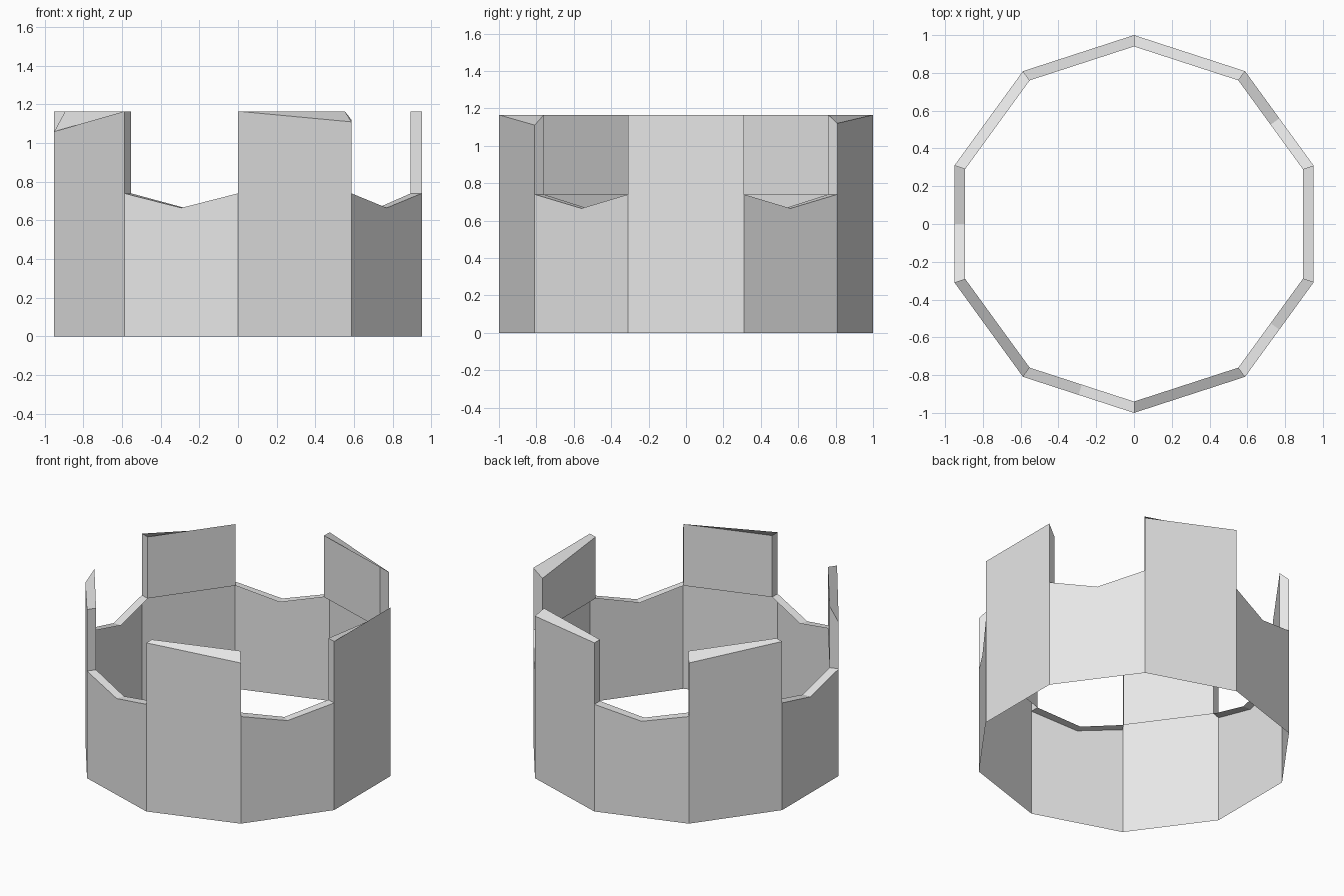
import bpy, bmesh, math
from mathutils import Vector

if "Cube" in bpy.data.objects:
    bpy.data.objects.remove(bpy.data.objects["Cube"])

OUTER, INNER = 1.0, 0.94      # corner radii of the ten-sided ring
LOW, DIP, HIGH = 0.74, 0.665, 1.165

grey = bpy.data.materials.new("light grey")
grey.diffuse_color = (0.8, 0.8, 0.8, 1)
grey.use_nodes = True
grey.node_tree.nodes["Principled BSDF"].inputs["Base Color"].default_value = grey.diffuse_color


def corner(deg, r, z):
    a = math.radians(deg)
    return Vector((r * math.cos(a), r * math.sin(a), z))


def make(name, polys):
    bm = bmesh.new()
    for p in polys:
        bm.faces.new([bm.verts.new(v) for v in p])
    bmesh.ops.remove_doubles(bm, verts=bm.verts[:], dist=1e-4)
    me = bpy.data.meshes.new(name)
    bm.to_mesh(me)
    bm.free()
    me.materials.append(grey)
    bpy.context.collection.objects.link(bpy.data.objects.new(name, me))


# Low panel: thin outer sheet with a V-notched, inward-turned ledge
def notch_panel(mid):
    a, b = mid - 18, mid + 18
    rim = []
    for r in (OUTER, INNER):
        p, q = corner(a, r, LOW), corner(b, r, LOW)
        m = (p + q) / 2
        m.z = DIP
        rim.append((p, m, q))
    o, i = rim
    make("notched_panel", [
        [corner(a, OUTER, 0), corner(b, OUTER, 0), o[2], o[1], o[0]],
        [o[0], o[1], i[1], i[0]],
        [o[1], o[2], i[2], i[1]]])


# Tall panel: outer sheet to the ground, upper part thickened, underside open
def tall_panel(mid, tops):
    a, b = mid - 18, mid + 18
    oa, ob, ia, ib = (corner(d, r, z) for (d, r), z in
                      zip(((a, OUTER), (b, OUTER), (a, INNER), (b, INNER)), tops))
    la, lb = corner(a, OUTER, LOW), corner(b, OUTER, LOW)
    ja, jb = corner(a, INNER, LOW), corner(b, INNER, LOW)
    make("tall_panel", [
        [corner(a, OUTER, 0), corner(b, OUTER, 0), lb, ob, oa, la],
        [jb, ja, ia, ib],
        [oa, ob, ib, ia],
        [la, oa, ia, ja],
        [lb, jb, ib, ob]])


for mid in range(36, 360, 72):
    notch_panel(mid)

# Each tall panel has one worn corner: outer start, outer end, inner start, inner end
tall_panel(0, (HIGH, HIGH, HIGH, 1.10))
tall_panel(72, (1.12, HIGH, HIGH, HIGH))
tall_panel(144, (1.11, HIGH, HIGH, HIGH))
tall_panel(216, (1.06, HIGH, HIGH, HIGH))
tall_panel(288, (HIGH, 1.11, HIGH, HIGH))
